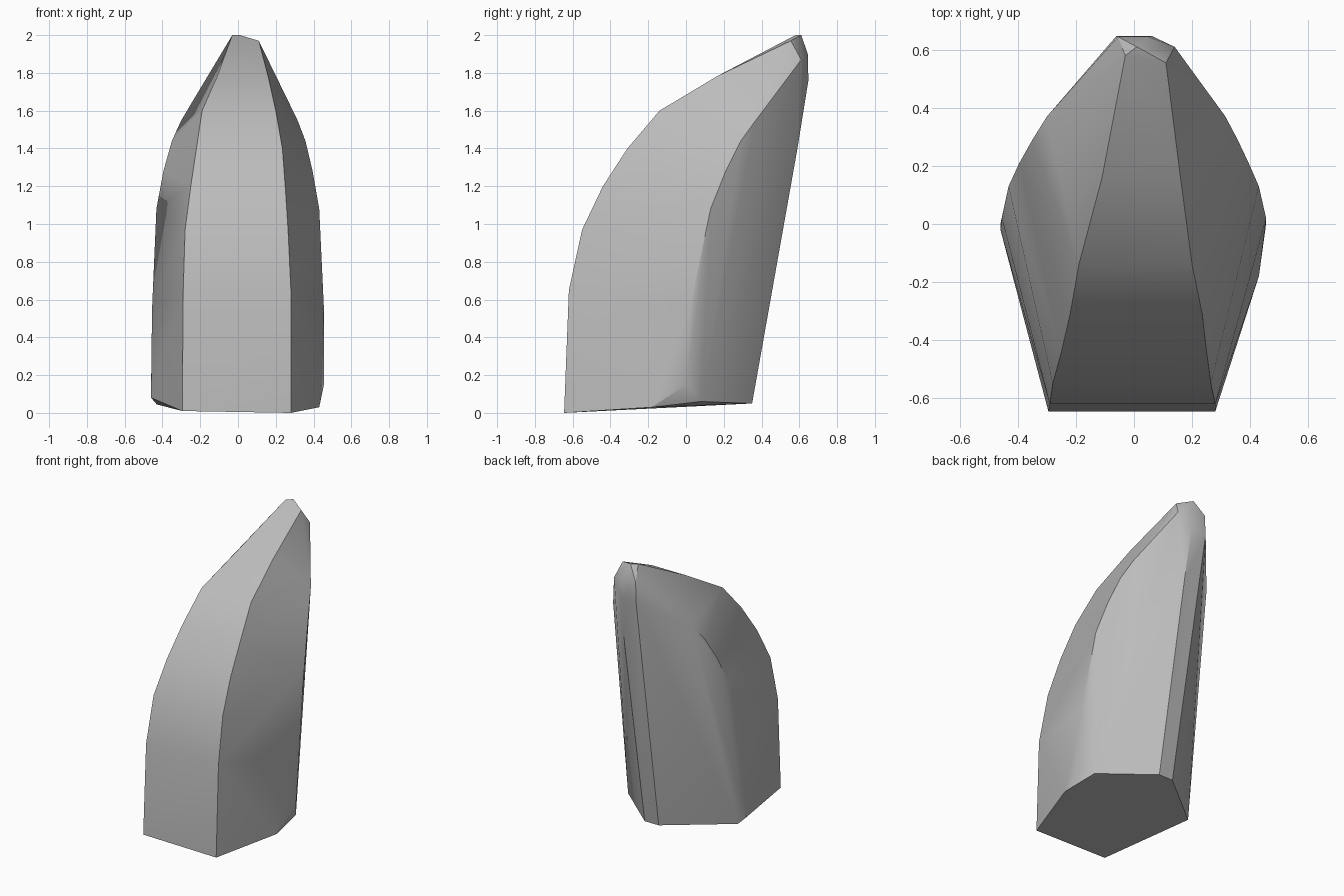
import bpy
import bmesh
import math

cube = bpy.data.objects.get("Cube")
if cube:
    bpy.data.objects.remove(cube, do_unlink=True)

stone = bpy.data.materials.new("grey stone")
stone.use_nodes = True
stone.diffuse_color = (0.5, 0.5, 0.5, 1)
stone.node_tree.nodes["Principled BSDF"].inputs["Base Color"].default_value = (0.5, 0.5, 0.5, 1)

# Curved front face: left x, right x, y, z
front = [(-.295, .28, -.645, .01), (-.29, .28, -.62, .65), (-.28, .265, -.55, .97),
         (-.25, .25, -.44, 1.2), (-.22, .235, -.31, 1.4), (-.19, .2, -.14, 1.6),
         (-.11, .16, .16, 1.78)]
# Widest side edges: left x, right x, y, z
sides = [(-.46, .455, 0, .15), (-.455, .455, .02, .55), (-.432, .43, .13, 1.08),
         (-.395, .395, .21, 1.28), (-.35, .357, .29, 1.44), (-.3, .315, .37, 1.55)]
# Rounded rear ridge
ridge = [(-.03, .08, .35, .05), (-.05, .07, .59, 1.4), (-.06, .06, .648, 1.76)]
# Chipped foot and blunt tip
foot = [(.28, -.645, 0), (.43, -.18, .03), (.4, .08, .06), (-.46, -.02, .08), (-.43, .03, .045)]
tip = [(-.03, .58, 2), (.01, .61, 2), (.11, .555, 1.97), (.14, .61, 1.87),
       (-.055, .645, 1.9), (.05, .645, 1.9)]

points = foot + tip
for left, right, y, z in front + sides + ridge:
    points += [(left, y, z), (right, y, z)]

# Wrap the edges in one faceted stone
bm = bmesh.new()
for p in points:
    bm.verts.new(p)
hull = bmesh.ops.convex_hull(bm, input=bm.verts)
loose = {g for g in hull["geom_interior"] + hull["geom_unused"] if isinstance(g, bmesh.types.BMVert)}
bmesh.ops.delete(bm, geom=list(loose), context="VERTS")
bmesh.ops.dissolve_limit(bm, angle_limit=math.radians(2), verts=bm.verts, edges=bm.edges)
bmesh.ops.recalc_face_normals(bm, faces=bm.faces)
mesh = bpy.data.meshes.new("standing_rock")
bm.to_mesh(mesh)
bm.free()
mesh.materials.append(stone)

rock = bpy.data.objects.new("standing_rock", mesh)
bpy.context.collection.objects.link(rock)
bpy.ops.object.select_all(action="DESELECT")
rock.select_set(True)
bpy.context.view_layer.objects.active = rock
bpy.ops.object.shade_smooth_by_angle(angle=math.radians(30))
